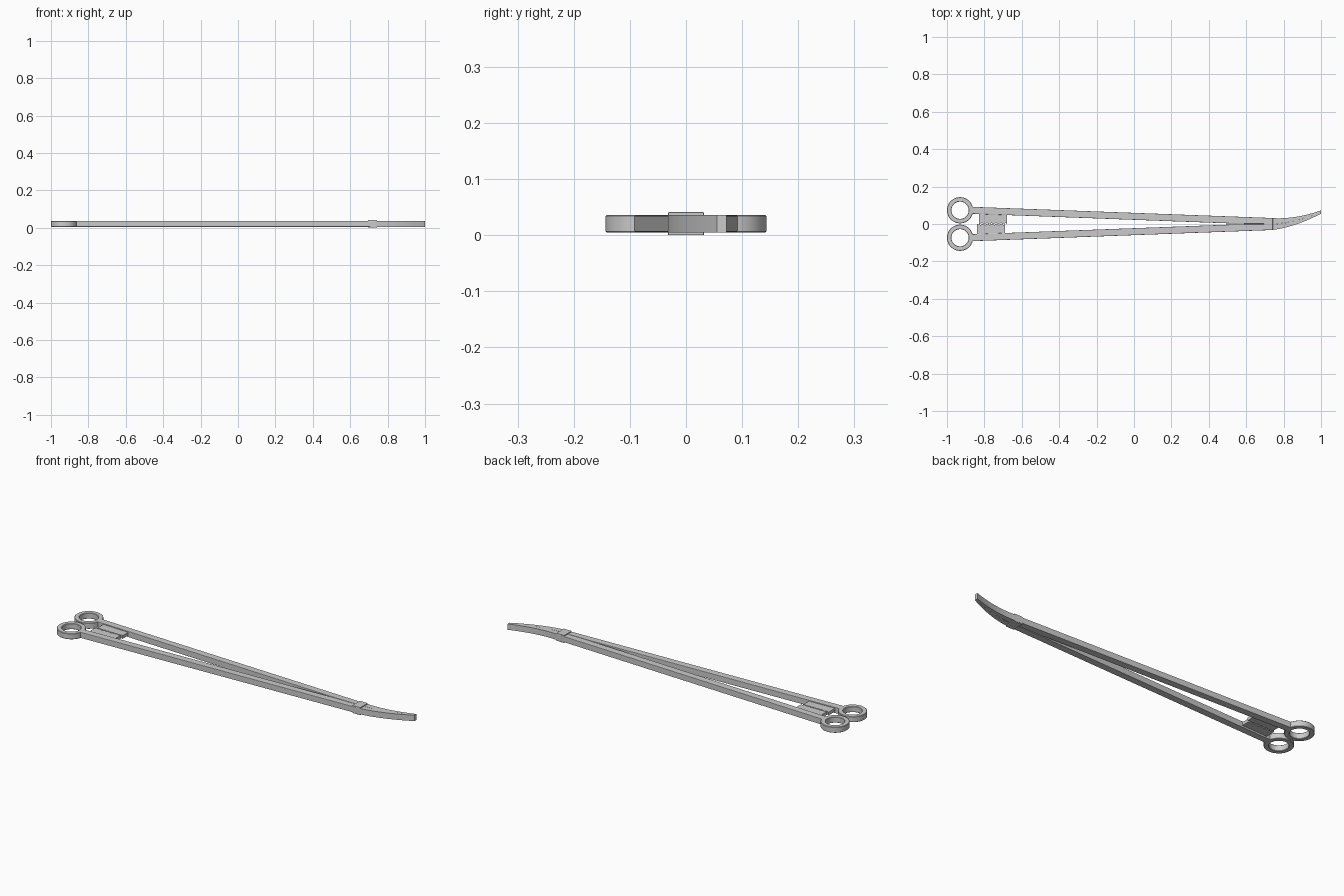
import bpy, bmesh, math

if "Cube" in bpy.data.objects:
    bpy.data.objects.remove(bpy.data.objects["Cube"])

Z0, Z1 = 0.005, 0.036      # thickness of the main bodies


def finish(name, bm, bevel=0.0, smooth=False):
    bmesh.ops.recalc_face_normals(bm, faces=bm.faces)
    me = bpy.data.meshes.new(name)
    bm.to_mesh(me)
    bm.free()
    ob = bpy.data.objects.new(name, me)
    bpy.context.collection.objects.link(ob)
    if bevel:
        m = ob.modifiers.new("edge_bevel", 'BEVEL')
        m.width, m.segments, m.limit_method = bevel, 2, 'ANGLE'
        m.angle_limit = math.radians(40)
    if smooth:
        bpy.ops.object.select_all(action='DESELECT')
        ob.select_set(True)
        bpy.context.view_layer.objects.active = ob
        bpy.ops.object.shade_smooth_by_angle(angle=math.radians(35))
    return ob


def prism(name, outline, z0, z1, bevel=0.0, smooth=False):
    bm = bmesh.new()
    lo = [bm.verts.new((x, y, z0)) for x, y in outline]
    hi = [bm.verts.new((x, y, z1)) for x, y in outline]
    n = len(outline)
    bm.faces.new(lo[::-1])
    bm.faces.new(hi)
    for i in range(n):
        j = (i + 1) % n
        bm.faces.new((lo[i], lo[j], hi[j], hi[i]))
    return finish(name, bm, bevel, smooth)


def ring(name, cx, cy, r_out, r_in, n=48):
    c = 0.002
    section = [(r_in + c, Z0), (r_out - c, Z0), (r_out, Z0 + c), (r_out, Z1 - c),
               (r_out - c, Z1), (r_in + c, Z1), (r_in, Z1 - c), (r_in, Z0 + c)]
    bm = bmesh.new()
    loops = []
    for i in range(n):
        a = 2 * math.pi * i / n
        loops.append([bm.verts.new((cx + r * math.cos(a), cy + r * math.sin(a), z))
                      for r, z in section])
    for i in range(n):
        p, q = loops[i], loops[(i + 1) % n]
        for k in range(8):
            m = (k + 1) % 8
            bm.faces.new((p[k], q[k], q[m], p[m]))
    return finish(name, bm, smooth=True)


def jaw_point(t, side):
    # centre line curves sideways while the jaw tapers to the tip
    half = 0.032 + (0.0085 - 0.032) * t
    return (0.735 + 0.265 * t, 0.064 * t ** 1.8 + side * half)


for s, tag in ((1, "left"), (-1, "right")):
    # finger ring
    ring("finger_ring_" + tag, -0.93, s * 0.0735, 0.07, 0.046)

    # long tapering shank
    prism("shank_" + tag,
          [(-0.872, s * 0.092), (-0.872, s * 0.055), (0.56, s * 0.0015),
           (0.74, s * 0.0005), (0.74, s * 0.032)], Z0, Z1, 0.002)

    # curved half jaw
    steps = 16
    outer = [jaw_point(i / steps, s) for i in range(steps + 1)]
    inner = [jaw_point(i / steps, s * 0.01) for i in range(steps, -1, -1)]
    prism("jaw_" + tag, outer + inner, Z0, Z1, 0.0, True)

    # ratchet plate with saw teeth along the middle
    x0 = -0.83 if s > 0 else -0.84
    teeth, pitch = 6, 0.025
    edge = []
    for i in range(teeth):
        edge += [(x0 + i * pitch, s * 0.0005), (x0 + (i + 0.8) * pitch, s * 0.005)]
    edge.append((x0 + teeth * pitch, s * 0.0005))
    prism("ratchet_" + tag,
          edge + [(x0 + teeth * pitch, s * 0.055), (x0, s * 0.06)], 0.014, 0.031)

# box lock joining both halves
prism("box_lock", [(0.695, -0.032), (0.742, -0.032), (0.742, 0.032), (0.695, 0.032)],
      0.0, 0.041, 0.0015)
